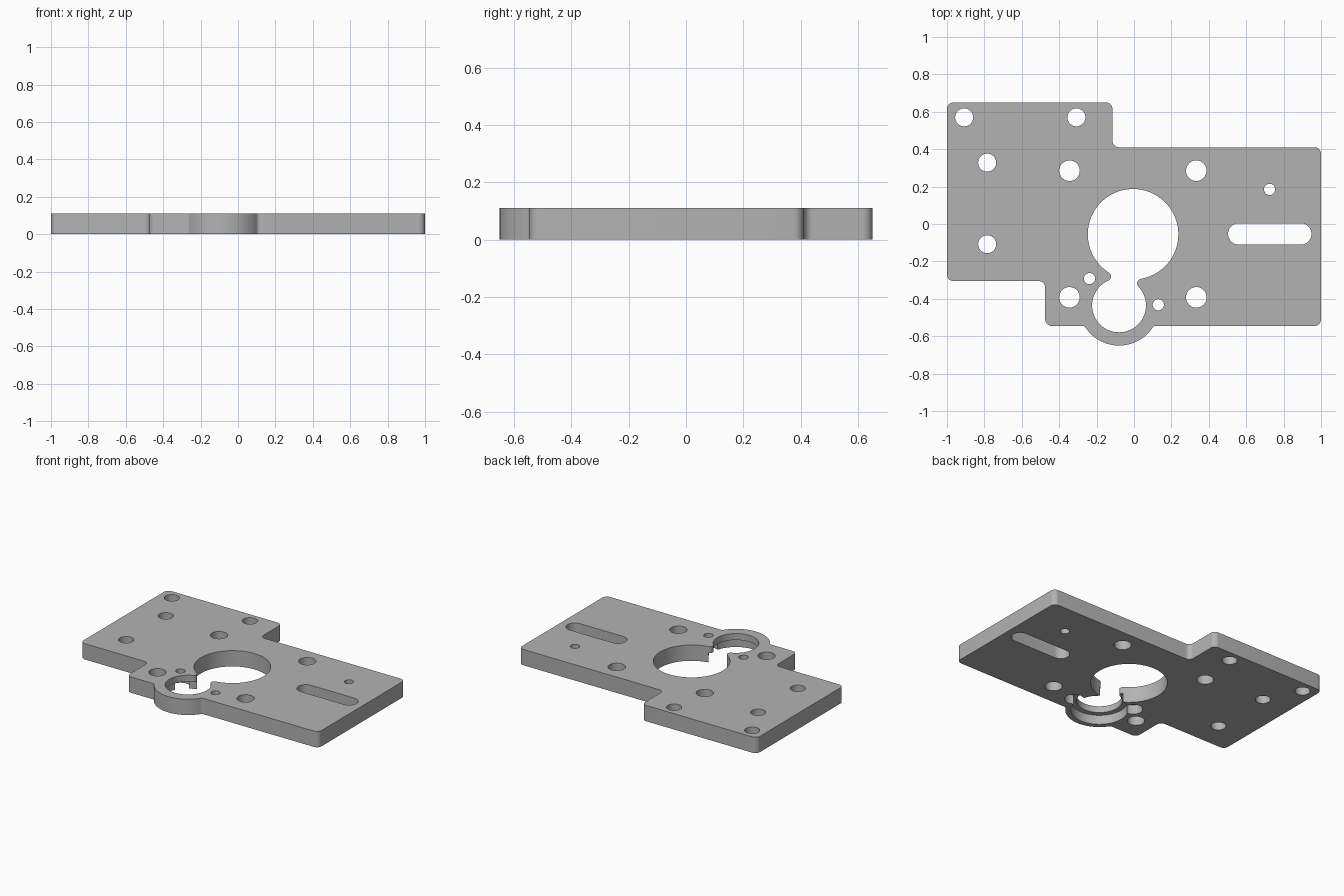
import bpy
import bmesh
from math import pi, sin, cos, atan2, sqrt, radians
from mathutils import Vector

if "Cube" in bpy.data.objects:
    bpy.data.objects.remove(bpy.data.objects["Cube"])

THICK = 0.11
POCKET = 0.065


def arc(c, r, a0, a1, n=16):
    return [Vector((c[0] + r * cos(a0 + (a1 - a0) * i / n),
                    c[1] + r * sin(a0 + (a1 - a0) * i / n))) for i in range(n + 1)]


def circle(c, r, n=48):
    return arc(c, r, 0, 2 * pi, n)[:-1]


def angle(c, p):
    return atan2(p[1] - c[1], p[0] - c[0])


def fillet(prev, p, nxt, r, n=8):
    """Round a right-angled corner, convex or concave."""
    a, b = (prev - p).normalized(), (nxt - p).normalized()
    c = p + (a + b) * r
    a0, a1 = angle(c, p + a * r), angle(c, p + b * r)
    a1 = a0 + (a1 - a0 + pi) % (2 * pi) - pi
    return arc(c, r, a0, a1, n)


def prism(name, pts, z0, z1):
    bm = bmesh.new()
    face = bm.faces.new([bm.verts.new((p[0], p[1], z0)) for p in pts])
    top = bmesh.ops.extrude_face_region(bm, geom=[face])["geom"]
    bmesh.ops.translate(bm, vec=(0, 0, z1 - z0),
                        verts=[v for v in top if isinstance(v, bmesh.types.BMVert)])
    bmesh.ops.recalc_face_normals(bm, faces=bm.faces)
    mesh = bpy.data.meshes.new(name)
    bm.to_mesh(mesh)
    bm.free()
    ob = bpy.data.objects.new(name, mesh)
    bpy.context.collection.objects.link(ob)
    return ob


# Key dimensions of the keyhole opening and the lobe around it
big, big_r = Vector((-0.005, -0.055)), 0.242
small, small_r = Vector((-0.08, -0.435)), 0.144
lobe_r, lobe_f, front = 0.215, 0.02, -0.545

# Outer outline: stepped plate with rounded corners
corners = [Vector(c) for c in [(-1, 0.65), (-1, -0.305), (-0.475, -0.305), (-0.475, front),
                               (1, front), (1, 0.41), (-0.115, 0.41), (-0.115, 0.65)]]
outline = []
for i, p in enumerate(corners):
    outline += fillet(corners[i - 1], p, corners[(i + 1) % len(corners)], 0.035)
    if i == 3:
        # Round lobe on the front edge, blended with small fillets
        half = sqrt((lobe_r + lobe_f) ** 2 - (small.y - front + lobe_f) ** 2)
        left = Vector((small.x - half, front - lobe_f))
        right = Vector((small.x + half, front - lobe_f))
        a = angle(left, small)
        outline += arc(left, lobe_f, pi / 2, a, 6)
        outline += arc(small, lobe_r, a - pi, -a, 40)[1:-1]
        outline += arc(right, lobe_f, pi - a, pi / 2, 6)
plate = prism("mounting_plate", outline, 0, THICK)

# Keyhole: two round openings joined by a neck with rounded tips
tip_r = 0.025
axis = small - big
dist = axis.length
axis.normalize()
side = Vector((-axis.y, axis.x))
along = (dist ** 2 + (big_r + tip_r) ** 2 - (small_r + tip_r) ** 2) / (2 * dist)
off = sqrt((big_r + tip_r) ** 2 - along ** 2)
tip_a, tip_b = big + axis * along + side * off, big + axis * along - side * off


def sweep(c, r, p, q, ccw, n):
    a0, a1 = angle(c, p), angle(c, q)
    turn = (a1 - a0) % (2 * pi)
    return arc(c, r, a0, a0 + (turn if ccw else turn - 2 * pi), n)


keyhole = sweep(big, big_r, tip_a, tip_b, True, 72)
keyhole += sweep(tip_b, tip_r, big, small, False, 10)[1:-1]
keyhole += sweep(small, small_r, tip_b, tip_a, True, 48)
keyhole += sweep(tip_a, tip_r, small, big, False, 10)[1:-1]

# Through holes and slot
screws = [(-0.238, -0.292), (0.13, -0.432)]
through = [keyhole]
through += [circle((x, y), 0.055) for x in (-0.345, 0.333) for y in (0.285, -0.392)]
through += [circle(c, 0.048) for c in
            [(-0.908, 0.57), (-0.308, 0.57), (-0.785, 0.328), (-0.785, -0.108)]]
through += [circle(c, 0.03) for c in screws + [(0.725, 0.185)]]
through.append(arc((0.56, -0.053), 0.057, pi / 2, 3 * pi / 2)
               + arc((0.892, -0.053), 0.057, -pi / 2, pi / 2))

# Underside pocket around the small opening, with a recess at each screw
pockets = [circle(small, 0.18, 64)] + [circle(c, 0.06) for c in screws]

cutters = [prism("cutter", p, -0.05, THICK + 0.05) for p in through]
cutters += [prism("cutter", p, -0.05, POCKET) for p in pockets]
for cut in cutters:
    cut.hide_render = True
    mod = plate.modifiers.new("cut", "BOOLEAN")
    mod.operation = "DIFFERENCE"
    mod.solver = "EXACT"
    mod.object = cut

bpy.context.view_layer.objects.active = plate
for mod in list(plate.modifiers):
    bpy.ops.object.modifier_apply(modifier=mod.name)
for cut in cutters:
    bpy.data.objects.remove(cut)

# Plain grey finish
grey = bpy.data.materials.new("plain_grey")
grey.use_nodes = True
colour = (0.45, 0.45, 0.45, 1)
grey.diffuse_color = colour
grey.node_tree.nodes["Principled BSDF"].inputs["Base Color"].default_value = colour
plate.data.materials.clear()
plate.data.materials.append(grey)

bpy.ops.object.select_all(action="DESELECT")
plate.select_set(True)
bpy.ops.object.shade_smooth_by_angle(angle=radians(30))
